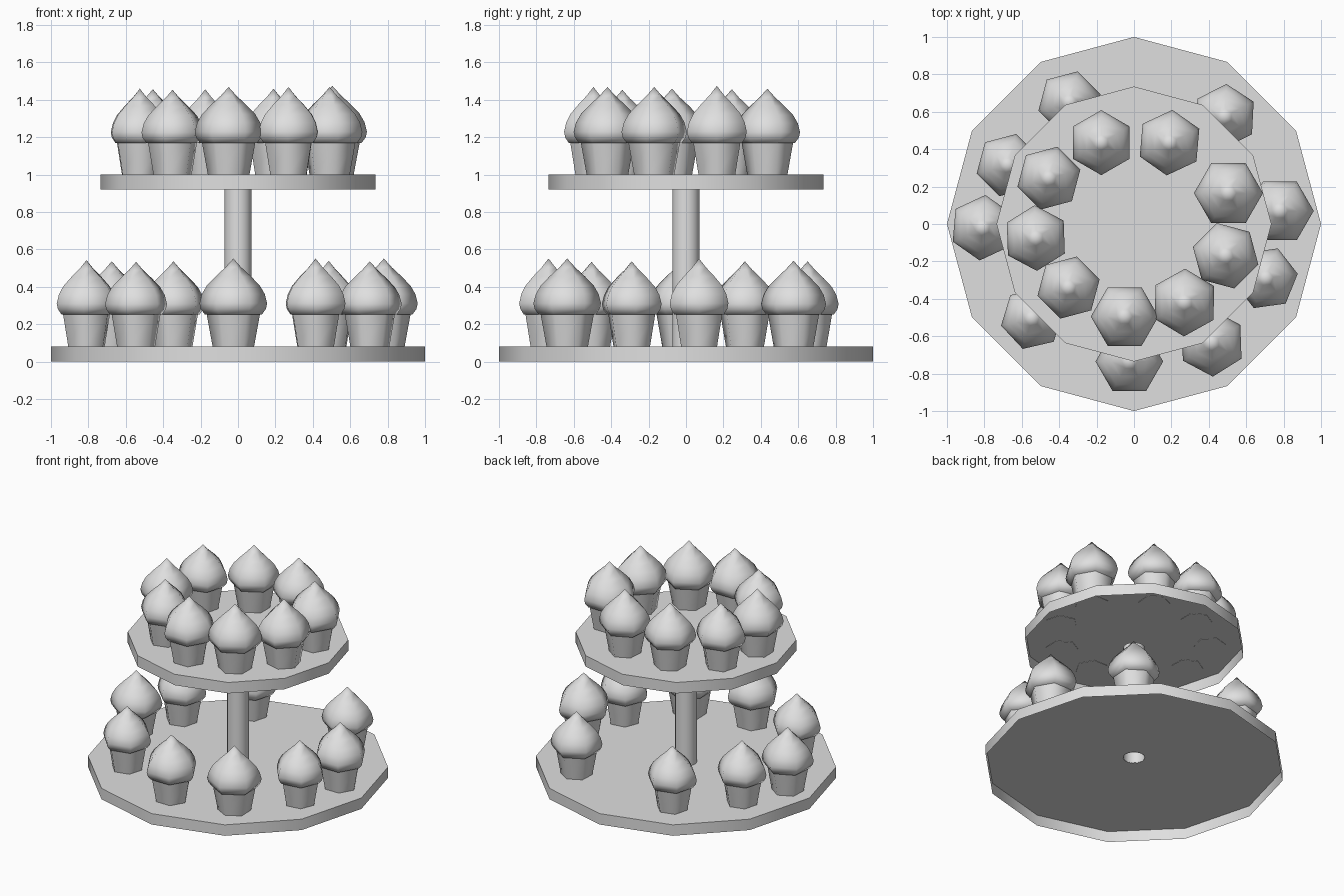
import bpy
import bmesh
from math import cos, sin, radians, tau

cube = bpy.data.objects.get("Cube")
if cube:
    bpy.data.objects.remove(cube, do_unlink=True)

GREY = (0.74, 0.74, 0.74, 1)
grey = bpy.data.materials.new("light_grey")
grey.use_nodes = True
grey.diffuse_color = GREY
grey.node_tree.nodes["Principled BSDF"].inputs["Base Color"].default_value = GREY


def lathe_mesh(name, profile, sides, base=False):
    """Revolve (radius, height) points about z; zero radius is a point, base closes the first ring."""
    bm = bmesh.new()
    rings = []
    for r, z in profile:
        if r == 0:
            rings.append([bm.verts.new((0, 0, z))] * sides)
        else:
            rings.append([bm.verts.new((r * cos(tau * i / sides), r * sin(tau * i / sides), z))
                          for i in range(sides)])
    # Profiles run upward and inward, so this winding faces outward
    for low, high in zip(rings, rings[1:]):
        for i in range(sides):
            j = (i + 1) % sides
            bm.faces.new(list(dict.fromkeys((low[i], low[j], high[j], high[i]))))
    if base:
        bm.faces.new(rings[0][::-1])
    mesh = bpy.data.meshes.new(name)
    bm.to_mesh(mesh)
    bm.free()
    mesh.materials.append(grey)
    mesh.shade_smooth()
    mesh.set_sharp_from_angle(angle=radians(65))
    return mesh


def place(name, mesh, location=(0, 0, 0), turn=0, scale=(1, 1, 1)):
    obj = bpy.data.objects.new(name, mesh)
    obj.location = location
    obj.rotation_euler.z = radians(turn)
    obj.scale = scale
    bpy.context.collection.objects.link(obj)


# Stand: two twelve-sided trays, open underneath, and a hollow pole
place("lower_plate", lathe_mesh("lower_plate", [(1, 0), (1, 0.08), (0.072, 0.08)], 12))
place("upper_plate", lathe_mesh("upper_plate", [(0.735, 0.92), (0.735, 1.0), (0, 1.0)], 12))
place("pole", lathe_mesh("pole", [(0.072, 0.078), (0.072, 0.92)], 24))

# Cupcake parts, shared by every cake
case = lathe_mesh("case", [(0.111, 0), (0.143, 0.175)], 6, base=True)
frosting = lathe_mesh("frosting", [(0.152, 0), (0.174, 0.03), (0.181, 0.06), (0.168, 0.11), (0.142, 0.155),
                                   (0.094, 0.205), (0.042, 0.253), (0, 0.3)], 6, base=True)

# x, y, turn in degrees, size
upper_cakes = [(-0.175, 0.435, 30, 0.96), (0.19, 0.435, 25, 0.97), (0.505, 0.165, 0, 1.02),
               (0.49, -0.17, 45, 1), (0.27, -0.42, 29, 1), (-0.05, -0.495, 0, 1),
               (-0.35, -0.34, 15, 0.95), (-0.525, -0.075, 32, 0.97), (-0.455, 0.245, 15, 0.96)]
lower_cakes = [(-0.345, 0.65, 15, 0.95), (0.485, 0.575, 27, 0.96), (0.78, 0.07, 0, 1),
               (0.705, -0.29, 8, 0.95), (0.415, -0.635, 32, 1), (-0.025, -0.735, 0, 1),
               (-0.545, -0.505, 13, 0.94), (-0.81, -0.02, 25, 0.97), (-0.675, 0.315, 15, 0.95)]

for tier, base, cakes in (("upper", 0.998, upper_cakes), ("lower", 0.081, lower_cakes)):
    for n, (x, y, turn, size) in enumerate(cakes, 1):
        place(f"{tier}_case_{n}", case, (x, y, base), turn, (size, size, 1))
        place(f"{tier}_frosting_{n}", frosting, (x, y, base + 0.17), turn, (size, size, size))
